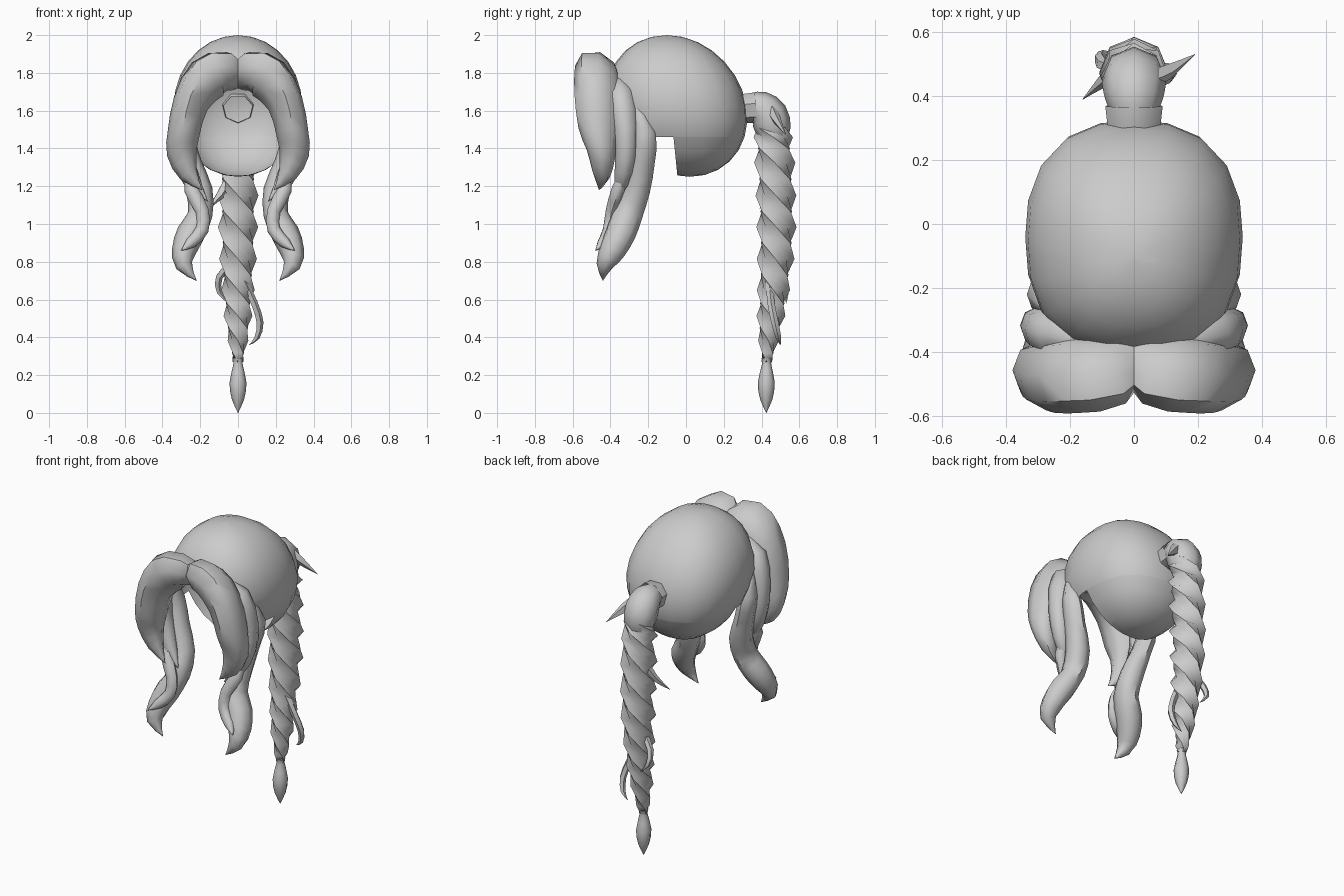
import bpy, bmesh, math
from mathutils import Vector

if "Cube" in bpy.data.objects:
    bpy.data.objects.remove(bpy.data.objects["Cube"])


def finish(name, bm, angle=50):
    bmesh.ops.recalc_face_normals(bm, faces=bm.faces)
    me = bpy.data.meshes.new(name)
    bm.to_mesh(me)
    bm.free()
    ob = bpy.data.objects.new(name, me)
    bpy.context.collection.objects.link(ob)
    bpy.ops.object.select_all(action='DESELECT')
    ob.select_set(True)
    bpy.context.view_layer.objects.active = ob
    bpy.ops.object.shade_smooth_by_angle(angle=math.radians(angle))
    return ob


def smooth_rows(rows, steps):
    """Catmull-Rom through rows of numbers."""
    out = []
    for i in range(len(rows) - 1):
        a, b, c, d = (rows[max(0, min(len(rows) - 1, i + k))] for k in (-1, 0, 1, 2))
        for s in range(steps):
            t = s / steps
            out.append([0.5 * (2 * q + (r - p) * t + (2 * p - 5 * q + 4 * r - u) * t * t
                               + (3 * q - p - 3 * r + u) * t ** 3)
                        for p, q, r, u in zip(a, b, c, d)])
    out.append(list(rows[-1]))
    return out


def skin(bm, rings, caps=True):
    n = len(rings[0])
    for a, b in zip(rings, rings[1:]):
        for k in range(n):
            j = (k + 1) % n
            bm.faces.new((a[k], a[j], b[j], b[k]))
    if caps:
        bm.faces.new(rings[0])
        bm.faces.new(rings[-1])


def lock(name, rows, depth_axis=(0, 1, 0), sides=8, steps=2, mirror=False, caps=True, tilt=0.0):
    """Tube through rows of x, y, z, half width, half depth; tilt lowers the back of the tube."""
    rows = smooth_rows(rows, steps)
    pts = [Vector(r[:3]) for r in rows]
    bm = bmesh.new()
    rings = []
    for i, r in enumerate(rows):
        tan = (pts[min(i + 1, len(pts) - 1)] - pts[max(i - 1, 0)]).normalized()
        side = tan.cross(Vector(depth_axis)).normalized()
        dep = side.cross(tan).normalized()
        w, d = max(r[3], 0.001), max(r[4], 0.001)
        rings.append([bm.verts.new(pts[i] + side * w * math.cos(a) + dep * d * math.sin(a))
                      for a in (2 * math.pi * k / sides for k in range(sides))])
        for v in rings[-1]:
            v.co.z -= tilt * (v.co.y - pts[i].y)
    skin(bm, rings, caps)
    ob = finish(name, bm)
    if mirror:
        ob.modifiers.new("mirror", 'MIRROR')
    return ob


# Scalp cap: slightly boxy open shell cut along hairline, ear and nape
bm = bmesh.new()
bmesh.ops.create_uvsphere(bm, u_segments=20, v_segments=14, radius=1)
for v in bm.verts:
    x, y, z = v.co
    h = math.hypot(x, y)
    if h > 1e-4:
        k = h / (abs(x) ** 2.4 + abs(y) ** 2.4) ** (1 / 2.4)
        x, y = x * k, y * k
    v.co = (0.34 * x, -0.04 + (0.36 if y > 0 else 0.375) * y - 0.06 * z, 1.625 + 0.375 * z)
hair_p, hair_n = Vector((0, -0.16, 1.46)), Vector((0, -0.35, -0.25)).normalized()
cuts = ((Vector((0, -0.045, 1.25)), Vector((0, 1, 0.1)).normalized()),
        (Vector((0, 0, 1.46)), Vector((0, 0, 1))), (hair_p, hair_n))
for p, n in cuts:
    bmesh.ops.bisect_plane(bm, geom=bm.verts[:] + bm.edges[:] + bm.faces[:],
                           plane_co=p, plane_no=n, dist=0.0005)
drop = []
for f in bm.faces:
    c = f.calc_center_median()
    if (c.z < 1.46 and (c - cuts[0][0]).dot(cuts[0][1]) < 0) or \
            (c.z > 1.46 and (c - hair_p).dot(hair_n) > 0):
        drop.append(f)
bmesh.ops.delete(bm, geom=drop, context='FACES')
finish("scalp_cap", bm)

# Parted fringe and side locks, mirrored left and right
lock("front_fringe", [
    (-.01, -0.395, 1.765, .065, .065), (.07, -.455, 1.80, .11, .115), (.165, -.465, 1.765, .12, .125),
    (.25, -.47, 1.64, .095, .12), (.288, -.465, 1.48, .085, .105), (.298, -.45, 1.37, .078, .075),
    (.26, -.45, 1.26, .05, .045), (.19, -.46, 1.18, 0, 0)], mirror=True, tilt=0.35)
lock("middle_lock", [
    (.12, -.37, 1.76, .03, .03), (.25, -.345, 1.68, .06, .07), (.305, -.32, 1.5, .05, .06),
    (.29, -.32, 1.35, .055, .055), (.24, -.34, 1.22, .045, .04), (.16, -.37, 1.12, 0, 0)], mirror=True)
lock("long_side_lock", [
    (.27, -.27, 1.64, .01, .01), (.285, -.22, 1.48, .05, .06), (.25, -.235, 1.33, .055, .07),
    (.205, -.26, 1.18, .07, .07), (.20, -.31, 1.05, .065, .08), (.25, -.345, .95, .075, .08),
    (.285, -.39, .86, .065, .07), (.285, -.43, .78, .045, .045), (.22, -.44, .70, 0, 0)], mirror=True)
lock("curled_side_strand", [
    (.26, -.31, 1.32, .02, .02), (.245, -.36, 1.18, .04, .035), (.19, -.395, 1.07, .035, .03),
    (.19, -.41, .97, .035, .03), (.25, -.44, .90, .03, .03), (.30, -.48, .86, 0, 0)], mirror=True)

# Hair tie and root of the braid
X = (1, 0, 0)
lock("hair_tie", [(0, .285, 1.61, .075, .08), (0, .31, 1.615, .082, .085),
                  (0, .37, 1.62, .085, .092)], X, sides=7, steps=1, caps=False)
lock("braid_root", [(0, .34, 1.625, .07, .07), (0, .39, 1.615, .09, .09),
                    (0, .44, 1.575, .10, .10), (0, .46, 1.50, .095, .095),
                    (0, .465, 1.42, .06, .06)], X)

# Braid: plaited column whose ridges step around a bowed, tapering centre line
centre = smooth_rows([(1.54, .455, .095), (1.4, .466, .108), (1.15, .476, .108), (.9, .478, .104),
                      (.65, .463, .088), (.45, .443, .068), (.27, .428, .028)], 3)
bm = bmesh.new()
rings = []
for i, (z, y, r) in enumerate(centre):
    ring = []
    for k in range(8):
        a = math.pi * (k + i) / 4
        s = r * (1.0 if k % 2 == 0 else 0.78)
        ring.append(bm.verts.new((s * math.cos(a), y + s * math.sin(a), z)))
    rings.append(ring)
skin(bm, rings)
finish("braid", bm, 75)

# Tied-off tail of the braid
lock("braid_tail", [(0, .428, .29, .03, .03), (0, .427, .26, .024, .024), (0, .425, .16, .045, .045),
                    (0, .425, .07, .032, .032), (0, .425, 0, 0, 0)], sides=8)

# Loose wisps escaping from the braid
for rows in (
    [(.04, .45, 1.62, .03, .03), (.10, .475, 1.56, .03, .025), (.19, .53, 1.47, 0, 0)],
    [(-.04, .48, 1.25, .03, .03), (-.09, .45, 1.16, .025, .02), (-.16, .39, 1.08, 0, 0)],
    [(-.03, .47, .80, .02, .02), (-.10, .50, .72, .02, .02), (-.10, .53, .64, .015, .015),
     (-.05, .53, .58, 0, 0)],
    [(.03, .44, .70, .02, .02), (.085, .45, .58, .02, .02), (.115, .47, .48, .02, .02),
     (.10, .49, .40, .015, .015), (.06, .50, .36, 0, 0)],
):
    lock("loose_wisp", rows, sides=5)
